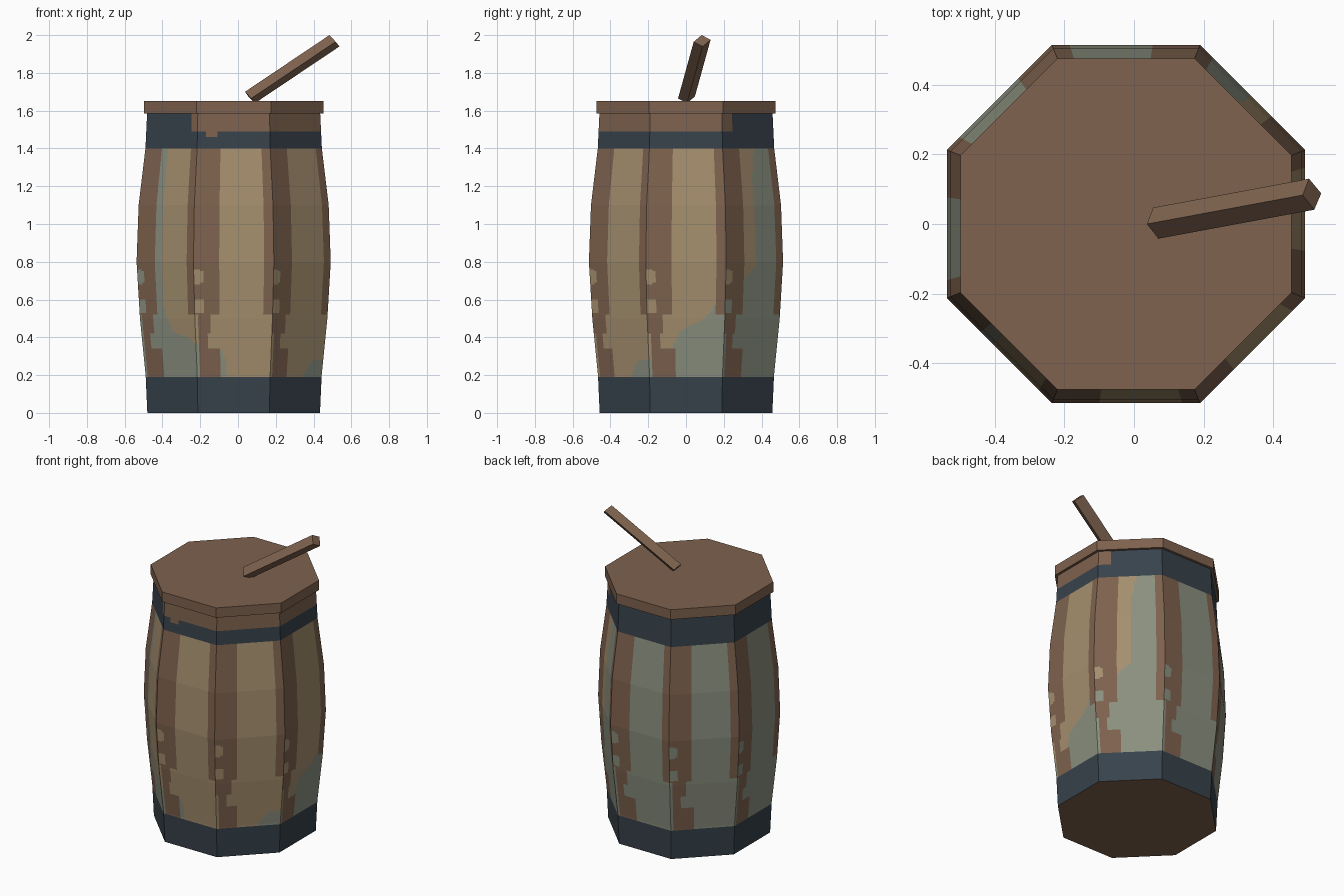
import bpy, bmesh, math
from mathutils import Vector

if "Cube" in bpy.data.objects:
    bpy.data.objects.remove(bpy.data.objects["Cube"])

CX = -0.023          # barrel axis offset in x
COLS = 25            # cells per side, so painted edges can be cut into each side


def srgb(r, g, b):
    f = lambda c: c / 12.92 if c <= 0.04045 else ((c + 0.055) / 1.055) ** 2.4
    return (f(r / 255), f(g / 255), f(b / 255), 1)


def material(name, rgb):
    m = bpy.data.materials.new(name)
    m.diffuse_color = srgb(*rgb)
    m.use_nodes = True
    m.node_tree.nodes["Principled BSDF"].inputs["Base Color"].default_value = m.diffuse_color
    return m


BROWN, TAN, GREEN, IRON = range(4)
MATS = [material("brown wood", (126, 98, 78)), material("tan wood", (165, 143, 110)),
        material("mossy grey wood", (139, 144, 127)), material("dark iron", (55, 66, 75))]


def make_object(name, bm, mats):
    me = bpy.data.meshes.new(name)
    bm.normal_update()
    bm.to_mesh(me)
    bm.free()
    for m in mats:
        me.materials.append(m)
    ob = bpy.data.objects.new(name, me)
    bpy.context.collection.objects.link(ob)
    return ob


def interp(points, z):
    if z <= points[0][0]:
        return points[0][1]
    for (z0, a), (z1, b) in zip(points, points[1:]):
        if z <= z1:
            return a + (b - a) * (z - z0) / (z1 - z0)
    return points[-1][1]


def octagon_point(apothem, t, z):
    """t counts sides from the front-left corner, anticlockwise from above."""
    r = apothem / math.cos(math.pi / 8)
    k = math.floor(t)
    corner = lambda n: Vector((math.cos(math.radians(-112.5 + 45 * n)),
                               math.sin(math.radians(-112.5 + 45 * n)), 0)) * r
    p = corner(k).lerp(corner(k + 1), t - k)
    return Vector((p.x + CX, p.y, z))


# Barrel profile (height, apothem) and edges of the mossy area (height, side count)
PROFILE = [(0, .457), (.2, .466), (.5, .496), (.8, .514), (1.1, .503), (1.4, .467), (1.59, .458)]
MOSS_START = [(.2, 1.65), (.28, 1.8), (.29, 2.2), (.34, 2.3), (.42, 2.4), (.45, 2.5), (.5, 2.75),
              (.58, 2.88), (.62, 3.0), (.7, 3.3), (.78, 3.53), (1.25, 3.53), (1.4, 3.6)]
MOSS_END = [(.2, 8.42), (.33, 8.36), (.36, 8.0), (.4, 7.85), (.43, 7.6), (.5, 7.5),
            (.55, 7.46), (1.4, 7.42)]


def colour(t, z):
    u = t % 1
    # iron hoops, with brown wood above the top hoop on the front and right
    if z < .19:
        return IRON
    if z > 1.4:
        wood = z > 1.49 and (t < 3.2 or t > 7.88)
        drip = z > 1.46 and .13 < t < .28
        return BROWN if wood or drip else IRON
    # brown strip along each corner, chipped and worn low down
    if z > .52:
        strip = u < .32 or u > .88
        for hz in (.565, .72):
            if (u / .12) ** 4 + ((z - hz) / .036) ** 4 < 1:
                strip = False
    elif z > .42:
        strip = .02 < u < .22
    elif z > .34:
        strip = .04 < u < .16
    else:
        strip = .04 < u < .34
    if strip:
        return BROWN
    # mossy on the back and left, tan elsewhere
    start, end = interp(MOSS_START, z), interp(MOSS_END, z)
    return GREEN if start < t < end or t < end - 8 else TAN


# Barrel body
bm = bmesh.new()
n, rows = 8 * COLS, 159
rings = []
for j in range(rows + 1):
    z = j * .01
    rings.append([bm.verts.new(octagon_point(interp(PROFILE, z), i / COLS, z)) for i in range(n)])
for j in range(rows):
    for i in range(n):
        a, b = rings[j], rings[j + 1]
        f = bm.faces.new((a[i], a[(i + 1) % n], b[(i + 1) % n], b[i]))
        f.material_index = colour((i + .5) / COLS, (j + .5) * .01)
bm.faces.new(rings[0][::-1]).material_index = BROWN
make_object("barrel_body", bm, MATS)

# Flat lid
bm = bmesh.new()
low, high = ([bm.verts.new(octagon_point(.475, k, z)) for k in range(8)] for z in (1.585, 1.65))
bm.faces.new(low[::-1])
bm.faces.new(high)
for k in range(8):
    m = (k + 1) % 8
    bm.faces.new((low[k], low[m], high[m], high[k]))
make_object("lid", bm, MATS[:1])

# Slanted square stick resting on the lid
bm = bmesh.new()
section = [(.037, 0, 1.70), (.055, .047, 1.675), (.09, .005, 1.64), (.07, -.042, 1.665)]
along = Vector((.447, .083, .30))
near = [bm.verts.new(p) for p in section]
far = [bm.verts.new(Vector(p) + along) for p in section]
bm.faces.new(near)
bm.faces.new(far[::-1])
for k in range(4):
    m = (k + 1) % 4
    bm.faces.new((near[m], near[k], far[k], far[m]))
bmesh.ops.recalc_face_normals(bm, faces=bm.faces[:])
make_object("stick_handle", bm, MATS[:1])
